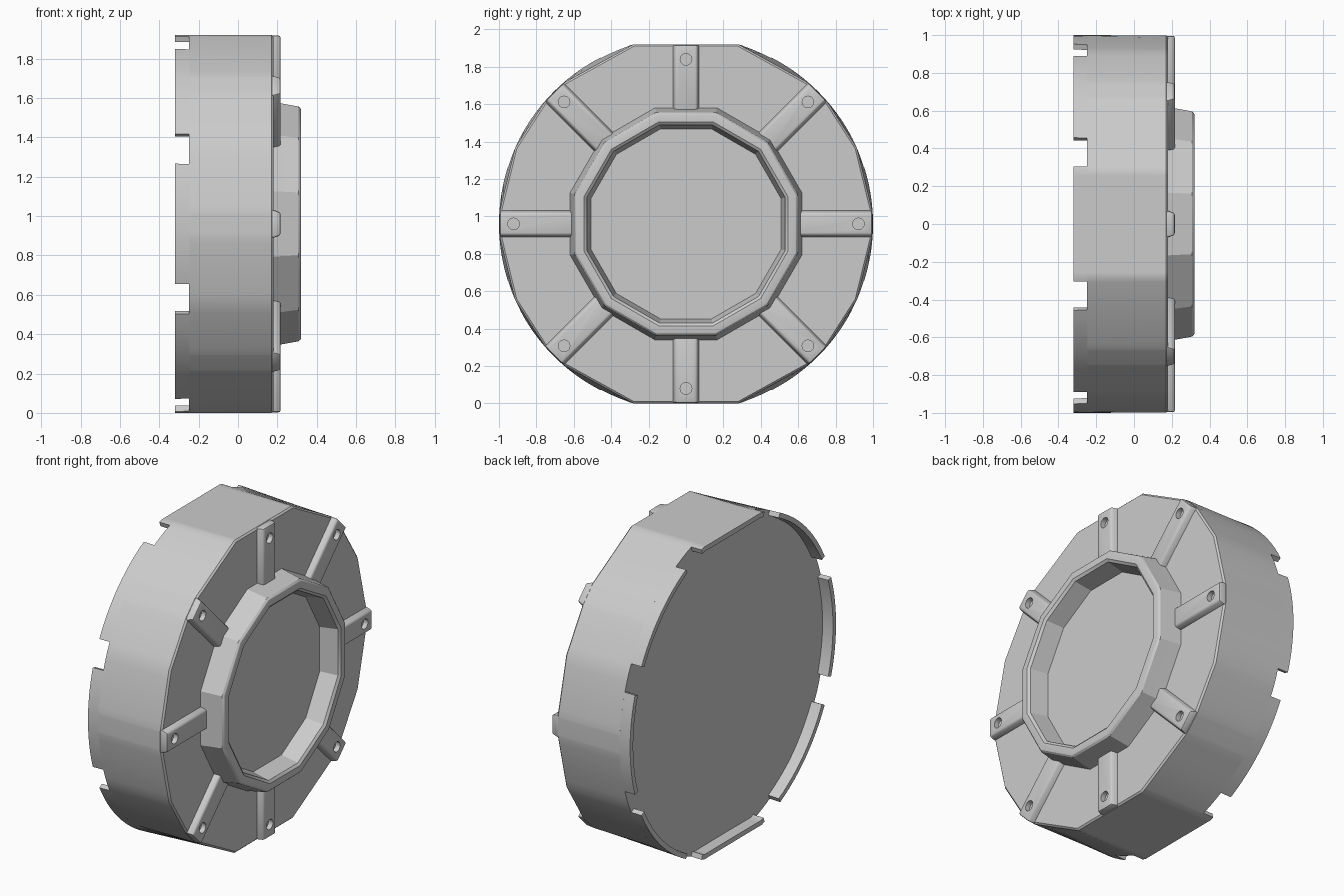
import bpy, bmesh, math
from math import sin, cos, radians, degrees

cube = bpy.data.objects.get("Cube")
if cube:
    bpy.data.objects.remove(cube)

CENTRE_Z = 0.96
FLAT = 0.96          # half height between the flattened top and bottom

grey = bpy.data.materials.new("plain grey")
grey.use_nodes = True
grey.diffuse_color = (0.6, 0.6, 0.6, 1)
grey.node_tree.nodes["Principled BSDF"].inputs["Base Color"].default_value = (0.6, 0.6, 0.6, 1)


def point(x, angle, r):
    return (x, r * cos(angle), CENTRE_Z + r * sin(angle))


def make_object(name, bm, smooth=None):
    bmesh.ops.recalc_face_normals(bm, faces=bm.faces[:])
    mesh = bpy.data.meshes.new(name)
    bm.to_mesh(mesh)
    bm.free()
    mesh.materials.append(grey)
    obj = bpy.data.objects.new(name, mesh)
    bpy.context.collection.objects.link(obj)
    bpy.ops.object.select_all(action='DESELECT')
    obj.select_set(True)
    bpy.context.view_layer.objects.active = obj
    if smooth:
        bpy.ops.object.shade_smooth_by_angle(angle=radians(smooth))
    return obj


def loft(bm, rings, closed=True, caps=True):
    """Skin a list of point rings with quads, and cap the ends."""
    rows = [[bm.verts.new(p) for p in ring] for ring in rings]
    n = len(rows[0])
    for a, b in zip(rows, rows[1:]):
        for i in range(n if closed else n - 1):
            j = (i + 1) % n
            bm.faces.new((a[i], a[j], b[j], b[i]))
    if caps:
        bm.faces.new(rows[0])
        bm.faces.new(rows[-1])


# Outlines: clipped circle at the back, coarse polygon at the front
corner = degrees(math.asin(FLAT))
quarter = [3.5, 24, 41.5, 48.5, corner]
coarse = sorted(quarter + [180 - a for a in quarter] + [180 + a for a in quarter]
                + [360 - a for a in quarter])


def back_radius(deg):
    s = abs(sin(radians(deg)))
    return min(1, FLAT / s) if s > 0.01 else 1


def front_radius(deg):
    deg %= 360
    low = max([a for a in coarse if a <= deg], default=coarse[-1] - 360)
    high = min([a for a in coarse if a > deg], default=coarse[0] + 360)
    return cos(radians((high - low) / 2)) / cos(radians(deg - (low + high) / 2))


def outline(x, degs, scale=1.0, inset=0.0):
    t = (x + 0.32) / 0.5
    ring = []
    for d in degs:
        r = back_radius(d) * (1 - t) + front_radius(d) * t
        ring.append(point(x, radians(d), r * scale - inset))
    return ring


# Drum body
degs = sorted(set([float(a) for a in range(0, 360, 3)] + coarse))
bm = bmesh.new()
loft(bm, [outline(-0.25, degs), outline(0.17, degs), outline(0.18, degs, 0.99)])
make_object("drum_body", bm, 30)

# Back rim tabs, separated by eight notches
bm = bmesh.new()
for k in range(8):
    start, end = 45 * k - 17.8, 45 * k + 17.8
    span = [start + (end - start) * i / 12 for i in range(13)]
    span = sorted(span + [c for c in (corner, 180 - corner, 180 + corner, 360 - corner)
                          if start < c < end])
    outer_back, outer_front = outline(-0.32, span), outline(-0.245, span)
    inner_back = outline(-0.32, span, inset=0.03)
    inner_front = outline(-0.245, span, inset=0.03)
    sections = [list(s) for s in zip(outer_back, outer_front, inner_front, inner_back)]
    loft(bm, sections)
make_object("back_rim_tabs", bm, 30)

# Raised spokes on the front face
bm = bmesh.new()
for k in range(8):
    a = radians(45 * k)
    end = 0.957 if k % 4 == 2 else 0.996

    def place(x, radial, side):
        return (x, radial * cos(a) - side * sin(a),
                CENTRE_Z + radial * sin(a) + side * cos(a))

    loft(bm, [[place(x, 0.55, -w), place(x, end, -w), place(x, end, w), place(x, 0.55, w)]
              for x, w in ((0.15, 0.074), (0.183, 0.07), (0.216, 0.058))])
spokes = make_object("front_spokes", bm)
bevel = spokes.modifiers.new("soft edges", 'BEVEL')
bevel.width = 0.01
bevel.segments = 2
bevel.limit_method = 'ANGLE'
bevel.angle_limit = radians(40)

# Bolt holes sunk into the spoke ends
bm = bmesh.new()
for k in range(8):
    a = radians(45 * k)
    r = 0.88 if k % 4 == 2 else 0.922
    _, cy, cz = point(0, a, r)
    loft(bm, [[(x, cy + 0.031 * cos(t), cz + 0.031 * sin(t))
               for t in [math.tau * i / 20 for i in range(20)]]
              for x in (0.186, 0.25)])
cutter = make_object("bolt_hole_cutter", bm)
cutter.hide_render = True
holes = spokes.modifiers.new("bolt holes", 'BOOLEAN')
holes.operation = 'DIFFERENCE'
holes.solver = 'EXACT'
holes.object = cutter
bpy.ops.object.select_all(action='DESELECT')
spokes.select_set(True)
bpy.context.view_layer.objects.active = spokes
for name in [m.name for m in spokes.modifiers]:
    bpy.ops.object.modifier_apply(modifier=name)
bpy.data.objects.remove(cutter)
bpy.ops.object.shade_smooth_by_angle(angle=radians(35))

# Twelve-sided hub with a sunken floor
profile = [(0.17, 0.622), (0.215, 0.613), (0.308, 0.596), (0.318, 0.587), (0.32, 0.58),
           (0.32, 0.545), (0.308, 0.53), (0.2, 0.508)]
bm = bmesh.new()
loft(bm, [[point(x, radians(15 + 30 * i), r / cos(radians(15))) for i in range(12)]
          for x, r in profile])
make_object("hub_ring", bm, 25)
